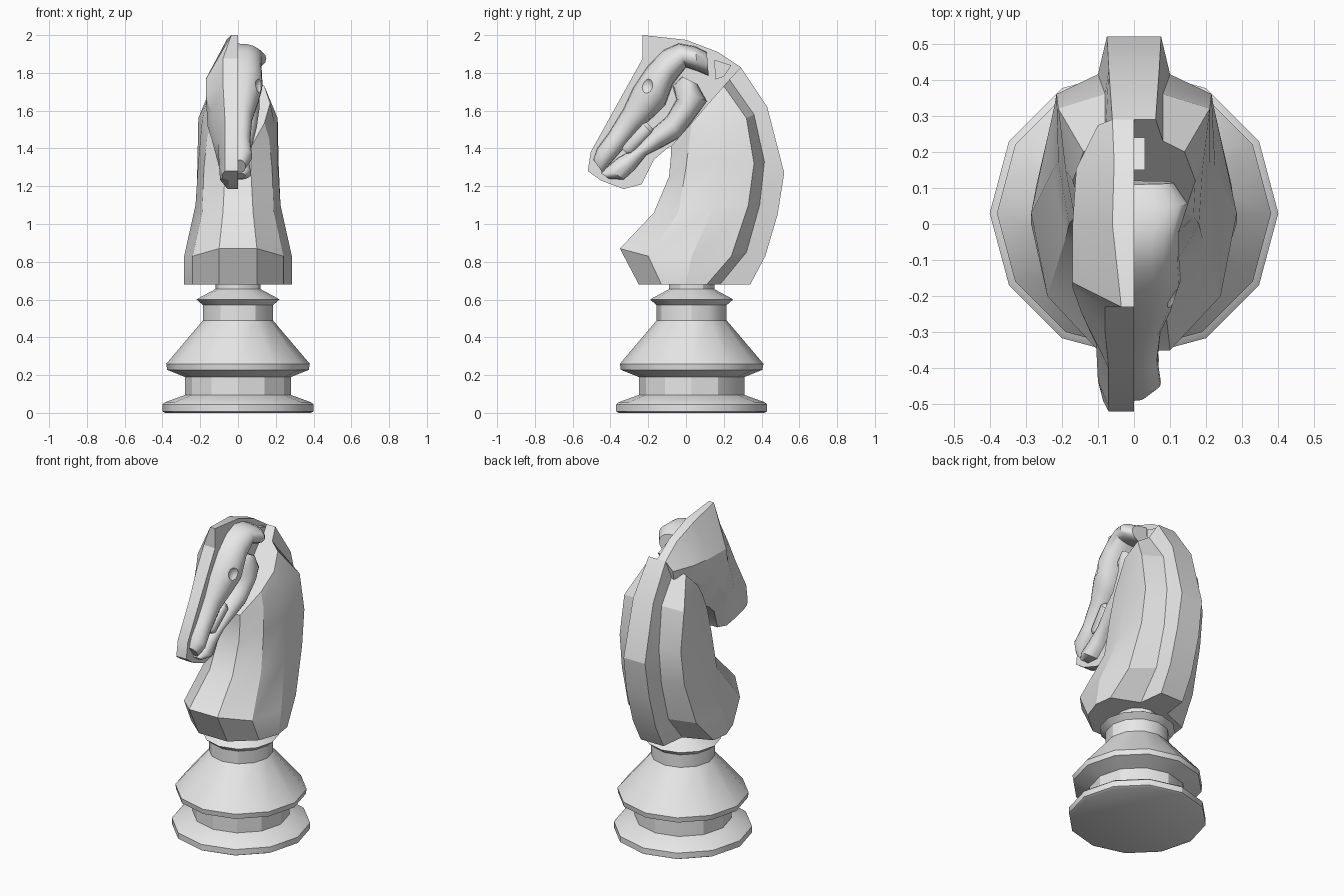
import bpy
import bmesh
import math
from mathutils import Vector

old = bpy.data.objects.get("Cube")
if old:
    bpy.data.objects.remove(old, do_unlink=True)

GREY = (0.8, 0.8, 0.8, 1.0)
mat = bpy.data.materials.new("pale_grey")
mat.use_nodes = True
mat.diffuse_color = GREY
mat.node_tree.nodes["Principled BSDF"].inputs["Base Color"].default_value = GREY


def loft(name, rings, angle=30):
    """Skin closed rings of points and cap both ends."""
    bm = bmesh.new()
    loops = [[bm.verts.new(p) for p in ring] for ring in rings]
    n = len(loops[0])
    for a, b in zip(loops, loops[1:]):
        for i in range(n):
            j = (i + 1) % n
            bm.faces.new((a[i], a[j], b[j], b[i]))
    bm.faces.new(loops[0])
    bm.faces.new(loops[-1])
    bmesh.ops.recalc_face_normals(bm, faces=bm.faces)
    mesh = bpy.data.meshes.new(name)
    bm.to_mesh(mesh)
    bm.free()
    mesh.materials.append(mat)
    obj = bpy.data.objects.new(name, mesh)
    bpy.context.collection.objects.link(obj)
    bpy.ops.object.select_all(action="DESELECT")
    obj.select_set(True)
    bpy.context.view_layer.objects.active = obj
    bpy.ops.object.shade_smooth_by_angle(angle=math.radians(angle))
    return obj


def half_oval(top, bottom, w, power=0.8, steps=10):
    """Half of an oval section, flat against the x = 0 wall."""
    t, b = Vector((0, *top)), Vector((0, *bottom))
    pts = []
    for i in range(steps + 1):
        a = math.pi * i / steps
        p = t.lerp(b, (1 - math.cos(a)) / 2)
        p.x = w * max(math.sin(a), 0) ** power
        pts.append(p)
    return pts


# Turned base with twelve sides
BASE_Y = 0.03
profile = [(0.385, 0), (0.4, 0.008), (0.4, 0.045), (0.385, 0.057), (0.28, 0.095),
           (0.28, 0.19), (0.375, 0.228), (0.38, 0.26), (0.185, 0.49), (0.185, 0.57),
           (0.22, 0.6), (0.2, 0.612), (0.12, 0.655), (0.12, 0.69)]
# Slightly wider waists keep the facets around the stem full
loft("turned_base",
     [[(r * math.cos(math.tau * k / 12), BASE_Y + r * math.sin(math.tau * k / 12), z)
       for k in range(12)] for r, z in profile])

# Faceted neck with raised mane: each row runs from throat to mane as (x, y, z)
neck_rows = [
    [(.1, -.25, .68), (.24, -.13, .68), (.285, 0, .68), (.27, .11, .68), (.1, .18, .68), (.08, .34, .68)],
    [(.1, -.35, .87), (.24, -.2, .83), (.285, .03, .83), (.24, .24, .83), (.1, .32, .85), (.08, .42, .83)],
    [(.08, -.17, 1.06), (.19, -.04, 1.06), (.225, .15, 1.1), (.22, .33, 1.1), (.1, .39, 1.1), (.08, .485, 1.05)],
    [(.07, -.09, 1.25), (.18, 0, 1.3), (.21, .17, 1.33), (.215, .36, 1.32), (.1, .415, 1.33), (.075, .52, 1.27)],
    [(.07, -.08, 1.36), (.165, .02, 1.45), (.19, .15, 1.55), (.21, .32, 1.56), (.08, .36, 1.58), (.07, .43, 1.62)],
    [(.07, -.08, 1.41), (.14, .03, 1.535), (.17, .12, 1.64), (.14, .2, 1.73), (.08, .23, 1.765), (.06, .29, 1.83)],
]
loft("neck", [row + [(-x, y, z) for x, y, z in reversed(row)] for row in neck_rows], 22)

# Right half of the living head: crest point, jaw point, crest width, cheek width
head_rows = [
    ((-.52, 1.28), (-.45, 1.23), .07, .085),
    ((-.505, 1.38), (-.33, 1.185), .07, .1),
    ((-.4, 1.57), (-.235, 1.21), .07, .105),
    ((-.3, 1.75), (-.17, 1.34), .08, .145),
    ((-.23, 1.875), (-.1, 1.4), .08, .17),
    ((-.23, 2.0), (-.06, 1.42), .035, .17),
    ((0, 1.975), (0, 1.46), .06, .17),
    ((.17, 1.91), (.13, 1.58), .055, .16),
    ((.29, 1.83), (.25, 1.68), .06, .1),
]
head = []
for top, bottom, wt, wm in head_rows:
    t, b = Vector((0, *top)), Vector((0, *bottom))
    ring = [t.copy()]
    for f, w in ((0, wt), (.4, wm), (.75, wm * .95), (1, wm * .55)):
        p = t.lerp(b, f)
        p.x = -w
        ring.append(p)
    head.append(ring + [b])
loft("head_half", head, 25)

# Upper half of the skull on the left side
skull = loft("skull_half", [half_oval(*s) for s in (
    ((-.49, 1.34), (-.44, 1.27), .04),
    ((-.47, 1.4), (-.41, 1.31), .075),
    ((-.41, 1.48), (-.34, 1.39), .065),
    ((-.33, 1.61), (-.25, 1.5), .075),
    ((-.28, 1.72), (-.17, 1.57), .105),
    ((-.2, 1.84), (-.11, 1.63), .13),
    ((-.12, 1.92), (-.07, 1.74), .125),
    ((-.04, 1.955), (0, 1.83), .125),
    ((.05, 1.94), (.06, 1.81), .15),
    ((.11, 1.91), (.12, 1.785), .11))], 40)

# Eye socket
bpy.ops.mesh.primitive_uv_sphere_add(segments=20, ring_count=12, radius=0.045,
                                     location=(.135, -.215, 1.735))
cutter = bpy.context.object
cutter.name = "socket_cutter"
cutter.hide_render = True
cutter.scale = (1.0, 0.9, 1.1)
mod = skull.modifiers.new("socket", "BOOLEAN")
mod.operation = "DIFFERENCE"
mod.object = cutter
bpy.context.view_layer.objects.active = skull
bpy.ops.object.modifier_apply(modifier=mod.name)
bpy.data.objects.remove(cutter, do_unlink=True)

# Lower jaw
loft("jaw_half", [half_oval(*s) for s in (
    ((-.45, 1.27), (-.41, 1.24), .04),
    ((-.42, 1.3), (-.33, 1.235), .07),
    ((-.36, 1.35), (-.27, 1.29), .06),
    ((-.27, 1.4), (-.21, 1.365), .065),
    ((-.18, 1.5), (-.12, 1.41), .085),
    ((-.1, 1.57), (-.03, 1.46), .1),
    ((-.05, 1.66), (.06, 1.58), .115),
    ((-.07, 1.73), (.11, 1.65), .115),
    ((-.02, 1.78), (.06, 1.74), .1))], 40)

# Back teeth between the skull and the jaw
loft("teeth", [half_oval(*s, power=0.4) for s in (
    ((-.34, 1.4), (-.31, 1.37), .04),
    ((-.33, 1.42), (-.29, 1.37), .055),
    ((-.23, 1.53), (-.18, 1.48), .07),
    ((-.21, 1.54), (-.17, 1.5), .05))], 40)

# Small neck bone behind the skull
bone = [(.15, 1.87), (.24, 1.84), (.2, 1.78), (.155, 1.765)]
loft("neck_bone", [[(x, y, z) for y, z in bone] for x in (0, .03)])
